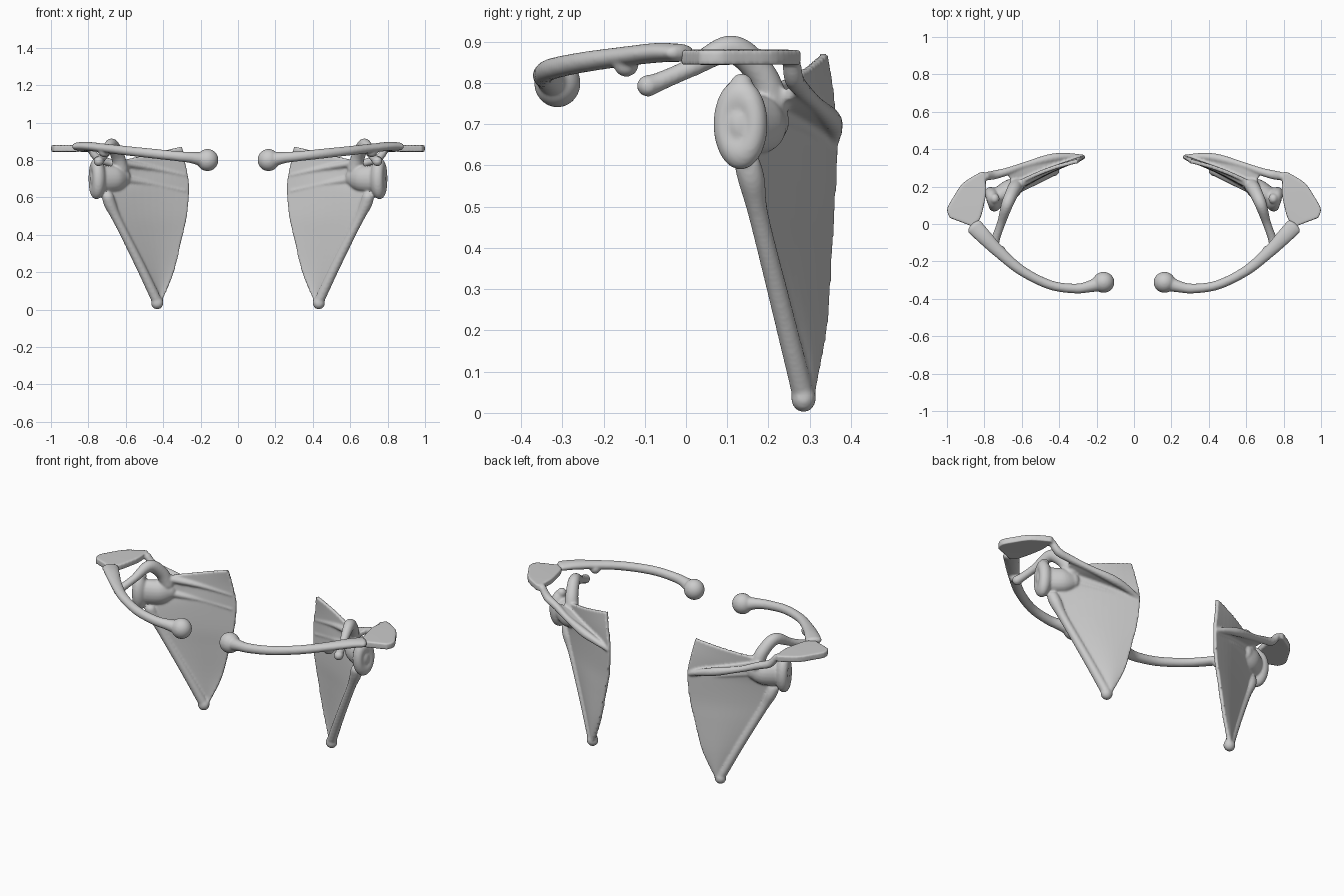
import bpy, bmesh, math
from mathutils import Vector, Matrix


def catmull(pts, steps):
    """Smooth interpolation through points of any dimension."""
    out, n = [], len(pts)
    for i in range(n - 1):
        a, b, c, d = (pts[max(i - 1, 0)], pts[i], pts[i + 1], pts[min(i + 2, n - 1)])
        for s in range(steps):
            t = s / steps
            out.append([0.5 * (2 * q + (r - p) * t + (2 * p - 5 * q + 4 * r - u) * t * t
                               + (3 * q - p - 3 * r + u) * t ** 3)
                        for p, q, r, u in zip(a, b, c, d)])
    return out + [list(pts[-1])]


def tube(bm, pts, steps=8, sides=20):
    """Round-ended tube; each point is x, y, z, half width, half height."""
    path = catmull(pts, steps)
    pos = [Vector(p[:3]) for p in path]
    rings = []
    for i, p in enumerate(path):
        t = (pos[min(i + 1, len(pos) - 1)] - pos[max(i - 1, 0)]).normalized()
        side = t.cross(Vector((0, 0, 1))).normalized()
        up = side.cross(t)
        caps = [(0, 1)]
        arc = [(math.sin(a), math.cos(a)) for a in (0.35, 0.7, 1.05, 1.35, 1.5)]
        if i == 0:
            caps = [(-s, c) for s, c in reversed(arc)] + caps
        elif i == len(path) - 1:
            caps = caps + arc
        for s, c in caps:
            mid = pos[i] + t * s * min(p[3], p[4])
            rings.append([bm.verts.new(mid + c * (side * p[3] * math.cos(k * math.tau / sides)
                                                  + up * p[4] * math.sin(k * math.tau / sides)))
                          for k in range(sides)])
    for a, b in zip(rings, rings[1:]):
        for k in range(sides):
            bm.faces.new((a[k], a[k - 1], b[k - 1], b[k]))
    bm.faces.new(rings[0])
    bm.faces.new(rings[-1])


def ball(bm, loc, size, turn=0, dish=0):
    """Ellipsoid, optionally hollowed on its outward side."""
    vs = bmesh.ops.create_uvsphere(bm, u_segments=48, v_segments=32, radius=1)["verts"]
    for v in vs:
        if v.co.x > 0:
            v.co.x -= dish * math.exp(-(v.co.y ** 2 + v.co.z ** 2) / 0.3)
    m = Matrix.Translation(loc) @ Matrix.Rotation(turn, 4, 'Z') @ Matrix.Diagonal((*size, 1))
    bmesh.ops.transform(bm, matrix=m, verts=vs)


def sheet(bm, edge_a, edge_b, offset, bow=0.0, n=10):
    """Closed thin slab spanning two edge curves, thickened along offset."""
    a, b = catmull(edge_a, 5), catmull(edge_b, 5)
    off = Vector(offset) / 2
    layers = []
    for sgn in (-1, 1):
        layers.append([[bm.verts.new(Vector(p).lerp(Vector(q), j / n) + off * sgn
                                     + Vector((0, bow * math.sin(math.pi * j / n), 0)))
                        for j in range(n + 1)] for p, q in zip(a, b)])
    lo, hi = layers
    for i in range(len(a) - 1):
        for j in range(n):
            for g in (lo, hi):
                bm.faces.new((g[i][j], g[i + 1][j], g[i + 1][j + 1], g[i][j + 1]))
        for j in (0, n):
            bm.faces.new((lo[i][j], lo[i + 1][j], hi[i + 1][j], hi[i][j]))
    for i in (0, len(a) - 1):
        for j in range(n):
            bm.faces.new((lo[i][j], lo[i][j + 1], hi[i][j + 1], hi[i][j]))


def finish(bm, name, voxel, smooth):
    """Fuse the pieces, soften them and mirror to the other side."""
    bmesh.ops.recalc_face_normals(bm, faces=bm.faces)
    me = bpy.data.meshes.new(name)
    bm.to_mesh(me)
    bm.free()
    ob = bpy.data.objects.new(name, me)
    bpy.context.collection.objects.link(ob)
    r = ob.modifiers.new("fuse", 'REMESH')
    r.mode, r.voxel_size, r.use_smooth_shade = 'VOXEL', voxel, True
    s = ob.modifiers.new("soften", 'SMOOTH')
    s.factor, s.iterations = 0.5, smooth
    ob.modifiers.new("mirror", 'MIRROR').use_mirror_merge = False


# Collar bones: curved shaft, round inner end, flattened outer end, small lower bump
bm = bmesh.new()
tube(bm, [(0.17, -0.312, 0.80, 0.045, 0.045), (0.24, -0.335, 0.812, 0.031, 0.031),
          (0.32, -0.345, 0.82, 0.026, 0.027), (0.45, -0.325, 0.834, 0.025, 0.026),
          (0.60, -0.25, 0.85, 0.027, 0.025), (0.72, -0.15, 0.864, 0.033, 0.024),
          (0.80, -0.07, 0.873, 0.041, 0.024), (0.852, -0.015, 0.873, 0.046, 0.022)])
ball(bm, (0.163, -0.312, 0.80), (0.058, 0.056, 0.059))
ball(bm, (0.715, -0.145, 0.845), (0.03, 0.03, 0.03))
finish(bm, "collar_bone", 0.006, 4)

# Shoulder blades
bm = bmesh.new()
# thin triangular body
medial = [(0.30, 0.335, 0.872), (0.282, 0.35, 0.78), (0.263, 0.36, 0.66), (0.275, 0.353, 0.50),
          (0.302, 0.346, 0.38), (0.345, 0.333, 0.20), (0.41, 0.30, 0.04)]
lateral = [(0.61, 0.225, 0.80), (0.645, 0.20, 0.70), (0.67, 0.17, 0.62), (0.652, 0.17, 0.50),
           (0.594, 0.20, 0.38), (0.508, 0.245, 0.20), (0.435, 0.28, 0.04)]
sheet(bm, medial, lateral, (0.006, 0.02, 0), bow=0.012)
# thick outer border and lower tip
tube(bm, [(0.695, 0.15, 0.60, 0.032, 0.032), (0.682, 0.16, 0.56, 0.032, 0.032),
          (0.64, 0.178, 0.47, 0.024, 0.024), (0.53, 0.233, 0.25, 0.025, 0.025),
          (0.435, 0.283, 0.05, 0.027, 0.027)])
ball(bm, (0.432, 0.285, 0.036), (0.033, 0.03, 0.034))
# low ridges on the front face
for z in (0.635, 0.72):
    tube(bm, [(0.285, 0.345, z, 0.008, 0.008), (0.45, 0.287, z + 0.035, 0.014, 0.014),
              (0.62, 0.205, z + 0.065, 0.02, 0.02)])
# neck and socket
tube(bm, [(0.61, 0.215, 0.71, 0.035, 0.05), (0.66, 0.185, 0.70, 0.055, 0.07),
          (0.745, 0.135, 0.70, 0.045, 0.07)])
ball(bm, (0.757, 0.132, 0.70), (0.05, 0.067, 0.11), turn=-0.3, dish=0.62)
ball(bm, (0.745, 0.135, 0.795), (0.026, 0.028, 0.028))
# hooked process
tube(bm, [(0.625, 0.21, 0.75, 0.04, 0.04), (0.645, 0.18, 0.825, 0.036, 0.036),
          (0.677, 0.108, 0.882, 0.032, 0.034), (0.708, 0.01, 0.836, 0.023, 0.023),
          (0.735, -0.065, 0.803, 0.023, 0.023), (0.745, -0.092, 0.793, 0.027, 0.027)])
# spine across the back: web and crest
crest = [(0.275, 0.358, 0.66), (0.36, 0.36, 0.69), (0.45, 0.35, 0.715), (0.58, 0.315, 0.75),
         (0.68, 0.28, 0.785)]
root = [(0.275, 0.352, 0.66), (0.36, 0.325, 0.69), (0.45, 0.29, 0.715), (0.58, 0.235, 0.745),
        (0.65, 0.215, 0.765)]
sheet(bm, crest, root, (0, 0, 0.03))
widths = (0.014, 0.02, 0.024, 0.018, 0.021)
tube(bm, [(*p, w, w) for p, w in zip(crest, widths)]
     + [(0.75, 0.262, 0.81, 0.024, 0.022), (0.79, 0.255, 0.858, 0.022, 0.018)])
# flat shoulder tip
inner = [(0.80, 0.275, 0.862), (0.79, 0.18, 0.864), (0.805, 0.09, 0.864), (0.825, 0.025, 0.863),
         (0.86, -0.014, 0.862)]
outer = [(0.815, 0.28, 0.862), (0.912, 0.22, 0.862), (0.965, 0.145, 0.862), (0.999, 0.08, 0.862),
         (0.985, 0.033, 0.862)]
sheet(bm, inner, outer, (0, 0, 0.036))
finish(bm, "shoulder_blade", 0.0065, 4)
